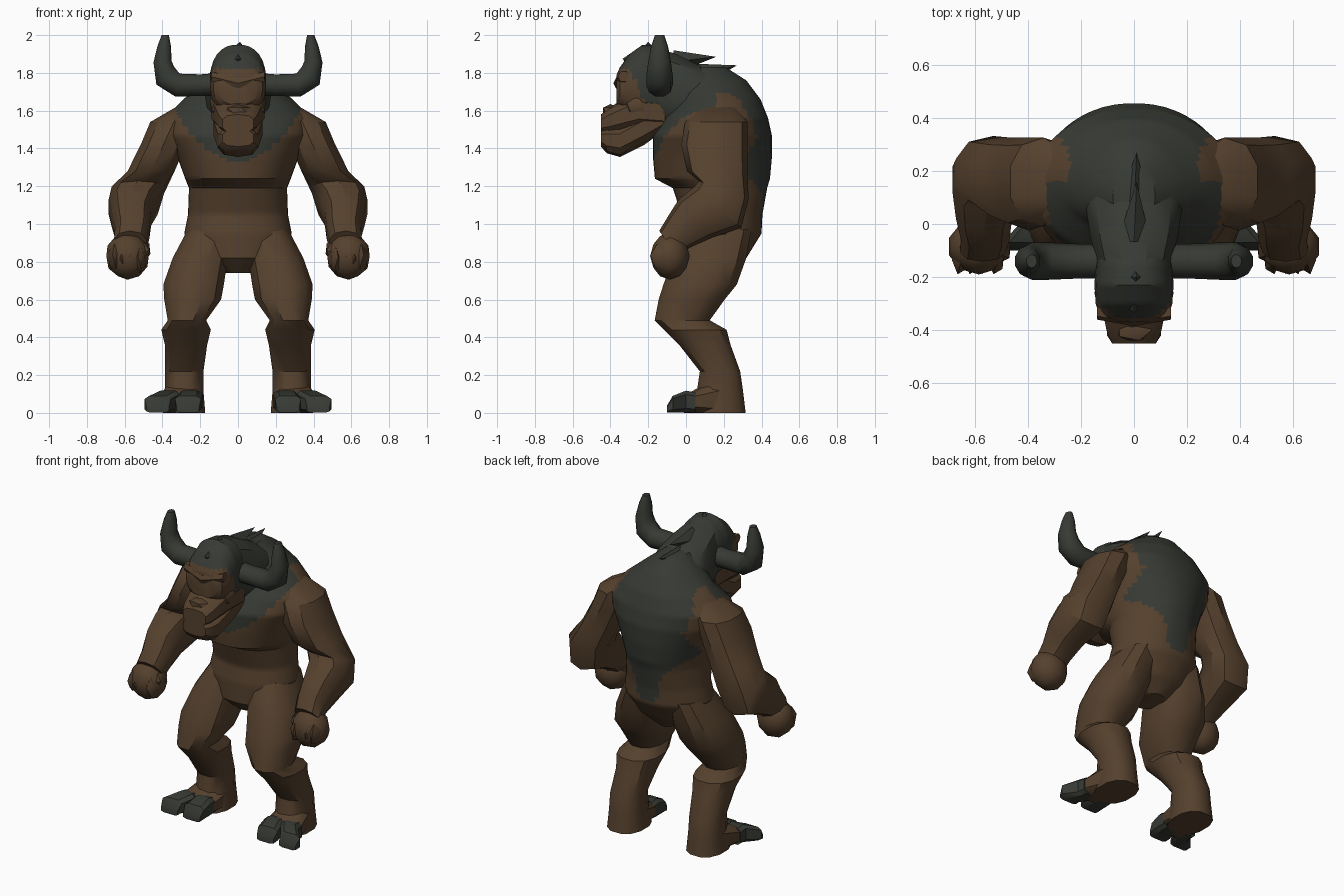
import bpy, bmesh, math
from mathutils import Vector, Matrix

if "Cube" in bpy.data.objects:
    bpy.data.objects.remove(bpy.data.objects["Cube"])


def material(name, rgb):
    m = bpy.data.materials.new(name)
    m.diffuse_color = (*rgb, 1)
    m.use_nodes = True
    m.node_tree.nodes["Principled BSDF"].inputs["Base Color"].default_value = m.diffuse_color
    return m


BROWN = material("brown_hide", (0.092, 0.053, 0.027))
DARK = material("dark_fur", (0.038, 0.042, 0.034))


def finish(name, bm, mats, rule=None, angle=35):
    bmesh.ops.recalc_face_normals(bm, faces=bm.faces)
    me = bpy.data.meshes.new(name)
    for f in bm.faces:
        f.smooth = True
        if rule:
            f.material_index = int(rule(f.calc_center_median()))
    bm.to_mesh(me)
    bm.free()
    for m in mats:
        me.materials.append(m)
    me.set_sharp_from_angle(angle=math.radians(angle))
    ob = bpy.data.objects.new(name, me)
    bpy.context.collection.objects.link(ob)
    return ob


def loft(name, rings, mats=(BROWN,), n=10, sub=1, axis="X", power=0.85, back=None, side=1, rule=None, angle=35):
    """Skin rings of (x, y, z, rx, ry, tilt); tilt turns a flat ring about the axis."""
    full = [list(r) + [0] * (6 - len(r)) for r in rings]
    rows = []
    for a, b in zip(full, full[1:]):
        for k in range(sub):
            rows.append([p + (q - p) * k / sub for p, q in zip(a, b)])
    rows.append(full[-1])
    bm = bmesh.new()
    loops = []
    for x, y, z, rx, ry, tilt in rows:
        rot = Matrix.Rotation(math.radians(-tilt), 3, axis)
        loop = []
        for i in range(n):
            t = math.tau * (i + 0.5) / n
            c, s = math.cos(t), math.sin(t)
            e = back if back and s > 0 else power
            p = rot @ Vector((rx * math.copysign(abs(c) ** power, c),
                              ry * math.copysign(abs(s) ** e, s), 0))
            loop.append(bm.verts.new(((x + p.x) * side, y + p.y, max(0, z + p.z))))
        loops.append(loop)
    for a, b in zip(loops, loops[1:]):
        for i in range(n):
            j = (i + 1) % n
            bm.faces.new((a[i], a[j], b[j], b[i]))
    bm.faces.new(loops[0])
    bm.faces.new(loops[-1])
    return finish(name, bm, mats, rule, angle)


def blob(name, loc, size, mat=BROWN, rot=(0, 0, 0), side=1, detail=2):
    bm = bmesh.new()
    bmesh.ops.create_icosphere(bm, subdivisions=detail, radius=1)
    for v in bm.verts:
        p = Vector((v.co.x * size[0], v.co.y * size[1], v.co.z * size[2]))
        for ax, a in zip("XYZ", rot):
            p = Matrix.Rotation(math.radians(a), 3, ax) @ p
        v.co = ((p.x + loc[0]) * side, p.y + loc[1], p.z + loc[2])
    return finish(name, bm, [mat], angle=40)


def spike(name, base, tip, width, depth):
    """Four sided tuft pointing from base to tip."""
    base, tip = Vector(base), Vector(tip)
    across = Vector((1, 0, 0))
    up = (tip - base).normalized().cross(across)
    bm = bmesh.new()
    quad = [bm.verts.new(base + across * a * width + up * b * depth)
            for a, b in ((1, 0), (0, 1), (-1, 0), (0, -1))]
    top = bm.verts.new(tip)
    bm.faces.new(quad)
    for i in range(4):
        bm.faces.new((quad[i], quad[(i + 1) % 4], top))
    return finish(name, bm, [DARK], angle=20)


# Torso: dark mane patch on the back, dark collar on the chest
def torso_rule(c):
    if c.y > 0.15:
        lower = 0.07 if c.z < 1.1 else 0.07 + 0.19 * min(1, (c.z - 1.1) / 0.18)
        return c.z > 0.96 and abs(c.x) < lower + 0.02 * math.sin(c.z * 25)
    return c.z > 1.33 + 2.4 * c.x * c.x


loft("torso", [
    (0, .14, .74, .08, .10), (0, .14, .82, .22, .18), (0, .18, .95, .285, .22),
    (0, .19, 1.05, .265, .215), (0, .18, 1.19, .26, .25), (0, .14, 1.24, .28, .305),
    (0, .14, 1.35, .32, .315), (0, .14, 1.47, .38, .315), (0, .16, 1.56, .39, .275),
    (0, .18, 1.66, .29, .215), (0, .15, 1.76, .17, .17), (0, .11, 1.83, .08, .10)],
    (BROWN, DARK), n=56, sub=6, power=0.92, back=1.2, rule=torso_rule)

# Neck and mane
loft("neck", [(0, .24, 1.61, .17, .14, 75), (0, .10, 1.66, .19, .19, 80),
              (0, -.04, 1.68, .17, .23, 85), (0, -.16, 1.73, .14, .21, 90)], (DARK,), n=12)
for i, (y, z, ty, tz) in enumerate([(-.20, 1.90, -.20, 1.965), (-.06, 1.86, .16, 1.885),
                                    (.07, 1.79, .27, 1.84), (.14, 1.74, .30, 1.77)]):
    spike(f"mane_tuft_{i}", (0, y, z), (0.01, ty, tz), .06, .06)
loft("spine_ridge", [(0, .02, 1.81, .06, .05, 70), (0, .20, 1.76, .07, .04, 50),
                     (0, .36, 1.64, .06, .035, 30), (0, .43, 1.50, .03, .02, 0)], (DARK,), n=4, power=1)

# Head: brown face under a dark cap
loft("skull", [(0, -.05, 1.72, .12, .16, 90), (0, -.15, 1.735, .145, .205, 90),
               (0, -.23, 1.745, .15, .205, 90), (0, -.30, 1.735, .145, .165, 90),
               (0, -.35, 1.72, .13, .11, 90), (0, -.368, 1.71, .10, .08, 90)],
     (BROWN, DARK), n=28, sub=5, rule=lambda c: c.z > 1.82 or c.y > -.22 - .5 * (c.z - 1.65))
loft("muzzle", [(0, -.12, 1.59, .135, .10, 90), (0, -.25, 1.60, .145, .10, 90),
                (0, -.34, 1.57, .12, .085, 90), (0, -.41, 1.545, .105, .07, 90),
                (0, -.45, 1.53, .085, .05, 90)], power=.7)
loft("jaw", [(0, -.11, 1.56, .13, .06, 90), (0, -.22, 1.51, .135, .09, 90),
             (0, -.35, 1.44, .11, .085, 90), (0, -.42, 1.445, .105, .07, 90),
             (0, -.45, 1.455, .085, .045, 90)], power=.7)
blob("nose", (0, -.40, 1.60), (.075, .045, .035), detail=1)
loft("brow_ridge", [(-.14, -.33, 1.78, .03, .03, 90), (0, -.355, 1.745, .03, .03, 90),
                    (.14, -.33, 1.78, .03, .03, 90)], n=6, axis="Y")
spike("forehead_diamond", (0, -.29, 1.865), (0, -.335, 1.875), .05, .05)

for side, word in ((1, "left"), (-1, "right")):
    # Horns: straight out, then bent upwards
    loft(f"{word}_horn", [(.08, -.14, 1.74, .065, .065, -90), (.20, -.14, 1.735, .06, .065, -90),
                          (.32, -.14, 1.735, .065, .07, -80), (.385, -.14, 1.785, .07, .07, -45),
                          (.40, -.14, 1.86, .05, .06, -5), (.39, -.14, 1.94, .038, .045, 5),
                          (.385, -.14, 2.0, .02, .025, 0)],
         (DARK,), axis="Y", power=1, side=side, angle=45)
    blob(f"{word}_cheek", (.10, -.26, 1.63), (.055, .07, .07), side=side, detail=1)

    # Arms: heavy shoulder, elbow pushed back, forearm swinging forward
    loft(f"{word}_arm", [(.25, .17, 1.62, .08, .10), (.34, .16, 1.54, .13, .165),
                         (.395, .15, 1.42, .125, .175), (.46, .165, 1.28, .13, .16),
                         (.53, .20, 1.18, .145, .14, 20), (.555, .17, 1.09, .135, .165, 42),
                         (.565, .05, 1.03, .11, .135, 50), (.56, -.04, .955, .095, .10, 55),
                         (.57, -.09, .89, .09, .09, 55)], n=10, side=side)

    # Fist with curled fingers and thumb
    blob(f"{word}_fist", (.585, -.085, .83), (.118, .105, .125), side=side, detail=2)
    for i in range(4):
        blob(f"{word}_finger_{i}", (.52 + .045 * i, -.125, .81 + .01 * (i % 2)),
             (.034, .065, .08), rot=(20, 0, 0), side=side, detail=1)
    blob(f"{word}_thumb", (.495, -.09, .86), (.035, .06, .05), rot=(35, 0, 0), side=side, detail=1)

    # Legs: thigh, forward knee, raked shin and heel
    loft(f"{word}_leg", [(.15, .18, .97, .12, .17), (.20, .125, .82, .15, .20),
                         (.235, .075, .68, .165, .20), (.24, .03, .60, .155, .18),
                         (.27, -.02, .49, .105, .15), (.275, .05, .44, .135, .17),
                         (.275, .10, .36, .115, .14), (.285, .18, .22, .105, .11),
                         (.285, .18, .12, .105, .125), (.285, .175, 0, .115, .145)], n=12, side=side)
    loft(f"{word}_instep", [(.285, .18, .07, .105, .11, 90), (.305, .05, .06, .12, .065, 90),
                            (.32, -.01, .045, .11, .045, 90)], power=.7, side=side)

    # Cloven hooves, splayed outwards
    for part, xa, xb in (("inner", .255, .265), ("outer", .37, .425)):
        loft(f"{word}_{part}_hoof", [(xa, .05, .055, .06, .055, 90), (xa, .0, .06, .065, .06, 90),
                                     (xb, -.07, .046, .072, .046, 90), (xb, -.10, .02, .062, .02, 90)],
             (DARK,), n=8, power=.5, side=side)
